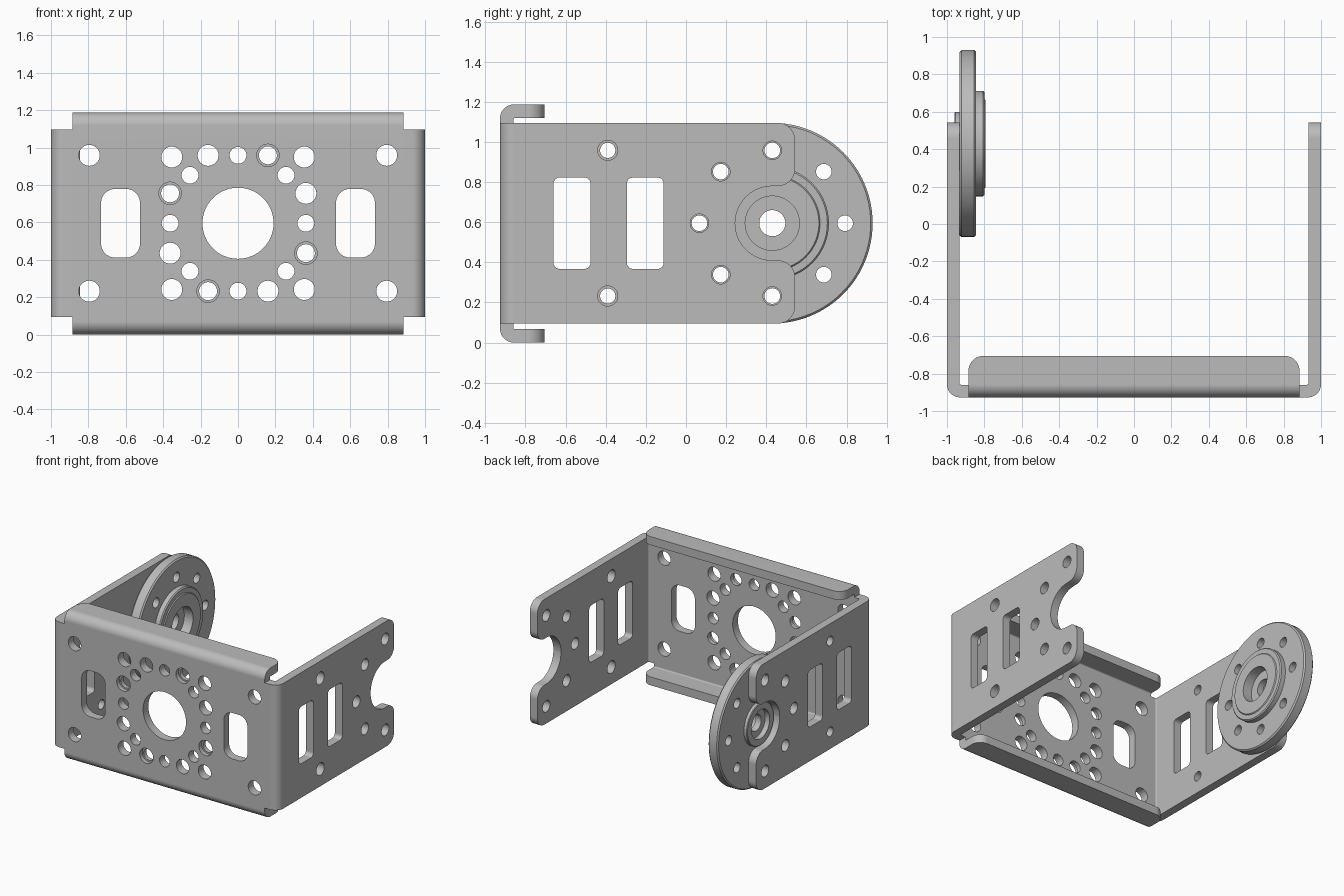
import bpy, bmesh, math
from mathutils import Vector, Matrix

cube = bpy.data.objects.get("Cube")
if cube:
    bpy.data.objects.remove(cube, do_unlink=True)

metal = bpy.data.materials.new("grey metal")
metal.use_nodes = True
GREY = (0.5, 0.5, 0.5, 1)
metal.diffuse_color = GREY
metal.node_tree.nodes["Principled BSDF"].inputs["Base Color"].default_value = GREY

MID = 0.595      # height of the centre line
FRONT = -0.927   # outer face of the front panel
T = 0.067        # sheet thickness
PIVOT = 0.43     # y of the pivot axis


def rounded(corners, steps=10):
    """Outline from (u, v, radius) corners."""
    out = []
    for i, (u, v, r) in enumerate(corners):
        p = Vector((u, v))
        if not r:
            out.append(p)
            continue
        a = (Vector(corners[i - 1][:2]) - p).normalized()
        b = (Vector(corners[(i + 1) % len(corners)][:2]) - p).normalized()
        half = a.angle(b) / 2
        centre = p + (a + b).normalized() * r / math.sin(half)
        start = p + a * r / math.tan(half) - centre
        end = p + b * r / math.tan(half) - centre
        sweep = start.angle_signed(end)
        for k in range(steps + 1):
            out.append(centre + Matrix.Rotation(-sweep * k / steps, 2) @ start)
    return out


def circle(u, v, r, n=32):
    return [Vector((u + r * math.cos(2 * math.pi * k / n), v + r * math.sin(2 * math.pi * k / n)))
            for k in range(n)]


def slot(u, v, w, h, r):
    return rounded([(u - w / 2, v - h / 2, r), (u + w / 2, v - h / 2, r),
                    (u + w / 2, v + h / 2, r), (u - w / 2, v + h / 2, r)])


def make(name, bm):
    bmesh.ops.recalc_face_normals(bm, faces=bm.faces)
    mesh = bpy.data.meshes.new(name)
    bm.to_mesh(mesh)
    bm.free()
    mesh.materials.append(metal)
    obj = bpy.data.objects.new(name, mesh)
    bpy.context.collection.objects.link(obj)
    return obj


def prism(name, outlines, axis, lo, hi):
    """Extrude one or more outlines along an axis."""
    place = {"x": lambda p, d: (d, p.x, p.y), "y": lambda p, d: (p.x, d, p.y),
             "z": lambda p, d: (p.x, p.y, d)}[axis]
    bm = bmesh.new()
    for pts in outlines:
        face = bm.faces.new([bm.verts.new(place(p, lo)) for p in pts])
        moved = bmesh.ops.extrude_face_region(bm, geom=[face])["geom"]
        bmesh.ops.translate(bm, vec=place(Vector((0, 0)), hi - lo),
                            verts=[g for g in moved if isinstance(g, bmesh.types.BMVert)])
    return make(name, bm)


def apply(obj, mod):
    bpy.ops.object.select_all(action="DESELECT")
    obj.select_set(True)
    bpy.context.view_layer.objects.active = obj
    bpy.ops.object.modifier_apply(modifier=mod.name)


def combine(obj, other, operation="DIFFERENCE"):
    mod = obj.modifiers.new("combine", "BOOLEAN")
    mod.operation, mod.solver, mod.object = operation, "EXACT", other
    apply(obj, mod)
    bpy.data.objects.remove(other, do_unlink=True)


def finish(obj):
    bpy.ops.object.select_all(action="DESELECT")
    obj.select_set(True)
    bpy.context.view_layer.objects.active = obj
    bpy.ops.object.shade_smooth_by_angle(angle=math.radians(32))
    mod = obj.modifiers.new("flat faces", "WEIGHTED_NORMAL")
    mod.keep_sharp = True
    apply(obj, mod)


# Bent sheet: U channel forming the front panel and both side arms
BEND, INNER = 0.07, 0.01
back = FRONT + T
bracket = prism("bracket", [rounded([
    (-1, FRONT, BEND), (1, FRONT, BEND), (1, 0.8, 0), (1 - T, 0.8, 0),
    (1 - T, back, INNER), (T - 1, back, INNER), (T - 1, 0.8, 0), (-1, 0.8, 0)])], "z", -0.1, 1.3)

# Arm outline with rounded tips and an open round notch
low, high, tip = MID - 0.5, MID + 0.5, 0.543
arm = rounded([(-1.1, low, 0), (tip, low, 0.085), (tip, MID - 0.185, 0.085),
               (PIVOT - 0.185, MID - 0.185, 0.184), (PIVOT - 0.185, MID + 0.185, 0.184),
               (tip, MID + 0.185, 0.085), (tip, high, 0.085), (-1.1, high, 0)])
combine(bracket, prism("arm_outline", [arm], "x", -1.2, 1.2), "INTERSECT")

# Top and bottom lips folded back from the front panel
top, lip = 2 * MID - 0.003, -0.705
lips = prism("lips", [rounded([
    (FRONT, 0, BEND), (0, 0, 0), (0, T, 0), (back, T, INNER),
    (back, top - T, INNER), (0, top - T, 0), (0, top, 0), (FRONT, top, BEND)])], "x", -1, 1)
edge = rounded([(-0.885, -1.1, 0), (0.885, -1.1, 0), (0.885, lip, 0.08), (-0.885, lip, 0.08)])
combine(lips, prism("lip_outline", [edge], "z", -0.1, 1.3), "INTERSECT")
combine(bracket, lips, "UNION")

# Front panel openings
RING = 0.363
holes = [circle(0, MID, 0.19, 64)]
sinks = []
for s in (-1, 1):
    holes.append(slot(s * 0.628, MID, 0.208, 0.367, 0.075))
    for t in (-1, 1):
        holes.append(circle(s * 0.795, MID + t * RING, 0.056))
        holes.append(circle(s * 0.354, MID + t * 0.354, 0.056))
        for u, v in ((s * 0.16, t * RING), (s * RING, t * 0.16)):
            # one hole of each pair is stepped
            stepped = s == t if abs(v) < abs(u) else s != t
            stepped = (u * v > 0) if abs(v) > abs(u) else (u * v < 0)
            holes.append(circle(u, MID + v, 0.048 if stepped else 0.056))
            if stepped:
                sinks.append(circle(u, MID + v, 0.06))
for k in range(8):
    a = k * math.pi / 4
    holes.append(circle(RING * math.cos(a), MID + RING * math.sin(a), 0.045))
combine(bracket, prism("front_cutter", holes, "y", -1.1, -0.8))
combine(bracket, prism("sink_cutter", sinks, "y", -1.1, FRONT + T / 2))

# Side arm openings
for s, small in ((1, 0.05), (-1, 0.038)):
    holes = [slot(y, MID, 0.184, 0.455, 0.03) for y in (-0.568, -0.203)]
    holes += [circle(-0.39, MID + t * RING, small) for t in (-1, 1)]
    for k in range(2, 7):
        a = k * math.pi / 4
        holes.append(circle(PIVOT + RING * math.cos(a), MID + RING * math.sin(a), 0.046))
    combine(bracket, prism("arm_cutter", holes, "x", s * 0.97 - 0.1, s * 0.97 + 0.1))
finish(bracket)

# Pivot disc: lathed (x, radius) section around the pivot axis
section = [(-0.96, 0.115), (-0.96, 0.165), (-0.955, 0.17), (-0.932, 0.17), (-0.932, 0.49),
           (-0.922, 0.5), (-0.855, 0.5), (-0.845, 0.49), (-0.845, 0.282), (-0.808, 0.282),
           (-0.8, 0.274), (-0.8, 0.238), (-0.793, 0.232), (-0.793, 0.135), (-0.87, 0.135),
           (-0.87, 0.065), (-0.92, 0.065), (-0.92, 0.115)]
bm = bmesh.new()
ring = [bm.verts.new((x, PIVOT, MID + r)) for x, r in section]
edges = [bm.edges.new((ring[i - 1], ring[i])) for i in range(len(ring))]
bmesh.ops.spin(bm, geom=ring + edges, cent=(0, PIVOT, MID), axis=(1, 0, 0),
               angle=2 * math.pi, steps=96, use_merge=True)
bmesh.ops.remove_doubles(bm, verts=bm.verts, dist=0.0001)
disc = make("pivot_disc", bm)
holes = [circle(PIVOT + RING * math.cos(k * math.pi / 4), MID + RING * math.sin(k * math.pi / 4), 0.039)
         for k in range(8)]
combine(disc, prism("disc_cutter", holes, "x", -1, -0.7))
finish(disc)
